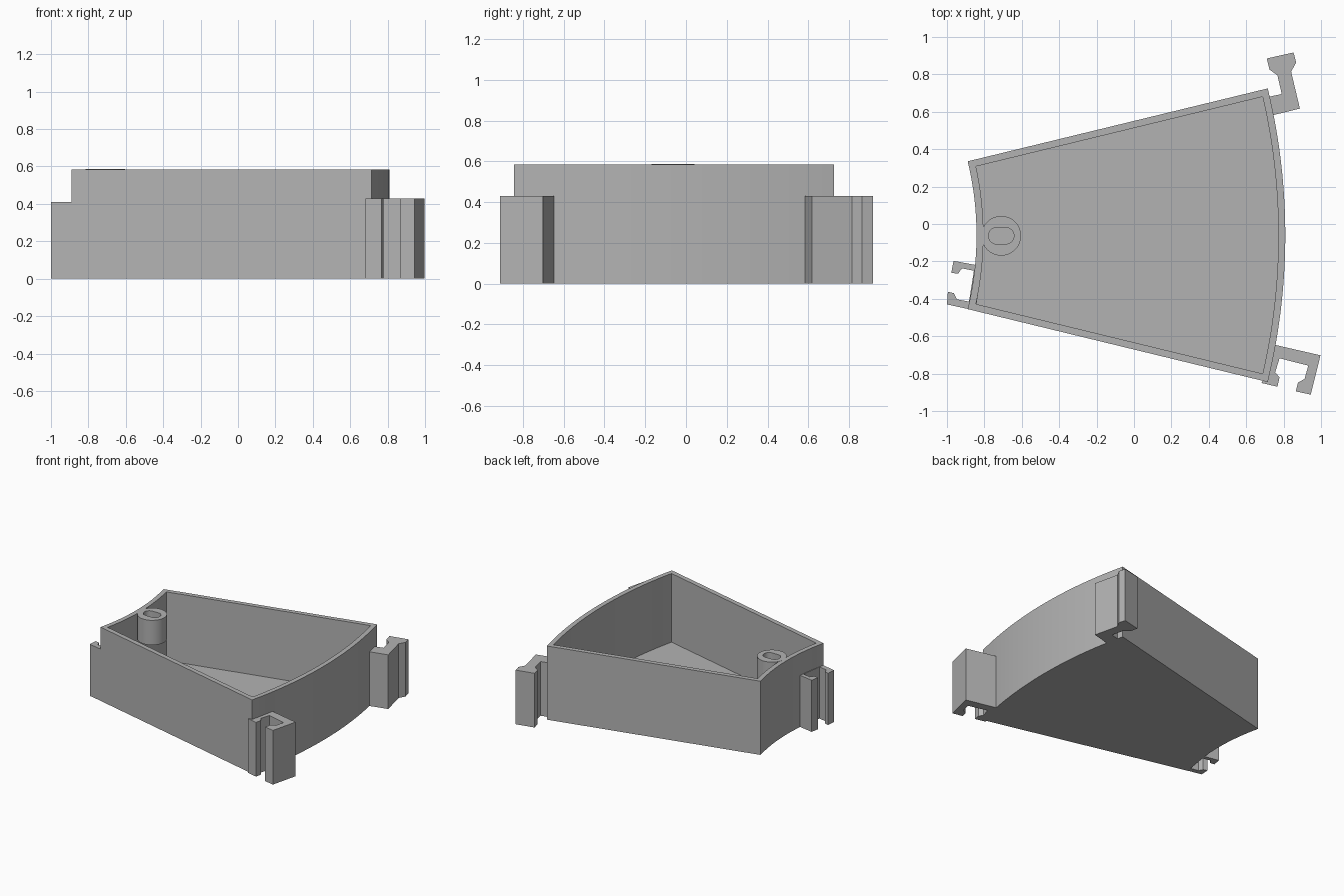
import bpy
import bmesh
from math import sin, cos, asin, atan, copysign, pi

cube = bpy.data.objects.get("Cube")
if cube:
    bpy.data.objects.remove(cube)

grey = bpy.data.materials.new("plain grey")
grey.use_nodes = True
colour = (0.45, 0.45, 0.45, 1)
grey.diffuse_color = colour
grey.node_tree.nodes["Principled BSDF"].inputs["Base Color"].default_value = colour

HEIGHT, WALL, FLOOR = 0.585, 0.037, 0.04
APEX_X, APEX_Y = -2.515, -0.06      # common centre of both curved walls
R_IN, R_OUT = 1.673, 3.324
HALF = atan(0.243)                  # half angle of the wedge


def loft(name, loops, closed=False):
    """Skin a list of equal-length (outline, z) loops, capped unless closed."""
    bm = bmesh.new()
    rings = [[bm.verts.new((x, y, z)) for x, y in pts] for pts, z in loops]
    pairs = list(zip(rings, rings[1:]))
    if closed:
        pairs.append((rings[-1], rings[0]))
    else:
        bm.faces.new(rings[0])
        bm.faces.new(rings[-1])
    for a, b in pairs:
        for i in range(len(a)):
            j = (i + 1) % len(a)
            bm.faces.new((a[i], a[j], b[j], b[i]))
    bmesh.ops.recalc_face_normals(bm, faces=bm.faces[:])
    mesh = bpy.data.meshes.new(name)
    bm.to_mesh(mesh)
    bm.free()
    mesh.materials.append(grey)
    ob = bpy.data.objects.new(name, mesh)
    bpy.context.collection.objects.link(ob)
    bpy.ops.object.select_all(action='DESELECT')
    ob.select_set(True)
    bpy.context.view_layer.objects.active = ob
    bpy.ops.object.shade_smooth_by_angle(angle=0.4)
    return ob


def sector(inset, steps=32):
    """Wedge outline between two arcs, offset inward by inset."""
    pts = []
    for r, way in ((R_OUT - inset, 1), (R_IN + inset, -1)):
        a = HALF - asin(inset / r)
        for i in range(steps + 1):
            t = way * a * (2 * i / steps - 1)
            pts.append((APEX_X + r * cos(t), APEX_Y + r * sin(t)))
    return pts


def slot(cx, cy, r, stretch=0, n=48):
    """Circle, or a slot stretched along x."""
    angles = [2 * pi * (i + 0.5) / n for i in range(n)]
    return [(cx + r * cos(a) + copysign(stretch, cos(a)), cy + r * sin(a))
            for a in angles]


# Open wedge tray
outer, inner = sector(0), sector(WALL)
loft("tray", [(outer, 0), (outer, HEIGHT), (inner, HEIGHT), (inner, FLOOR)])

# Short screw post with a slotted hole, hung on the inner wall
post, hole = slot(-0.71, -0.063, 0.106), slot(-0.71, -0.063, 0.044, 0.024)
loft("screw_post", [(post, 0.39), (post, HEIGHT + 0.001),
                    (hole, HEIGHT + 0.001), (hole, 0.39)], closed=True)

# Clips, each an extruded outline
clips = {
    "back_hook": (0.43, [
        (0.72, 0.68), (0.79, 0.695), (0.767, 0.795), (0.725, 0.825), (0.71, 0.885),
        (0.853, 0.917), (0.867, 0.863), (0.84, 0.815), (0.887, 0.617), (0.735, 0.58)]),
    "front_socket": (0.43, [
        (0.735, -0.642), (0.997, -0.702), (0.945, -0.912), (0.865, -0.895),
        (0.877, -0.848), (0.912, -0.828), (0.932, -0.757), (0.778, -0.718),
        (0.755, -0.793), (0.778, -0.82), (0.767, -0.87), (0.682, -0.85), (0.71, -0.8)]),
    "inner_socket": (0.41, [
        (-0.815, -0.225), (-0.965, -0.197), (-0.977, -0.262), (-0.94, -0.265),
        (-0.92, -0.237), (-0.856, -0.25), (-0.882, -0.415), (-0.947, -0.403),
        (-0.963, -0.37), (-0.995, -0.362), (-1.0, -0.43), (-0.885, -0.455),
        (-0.843, -0.44)]),
}
for name, (top, outline) in clips.items():
    loft(name, [(outline, 0), (outline, top)])
